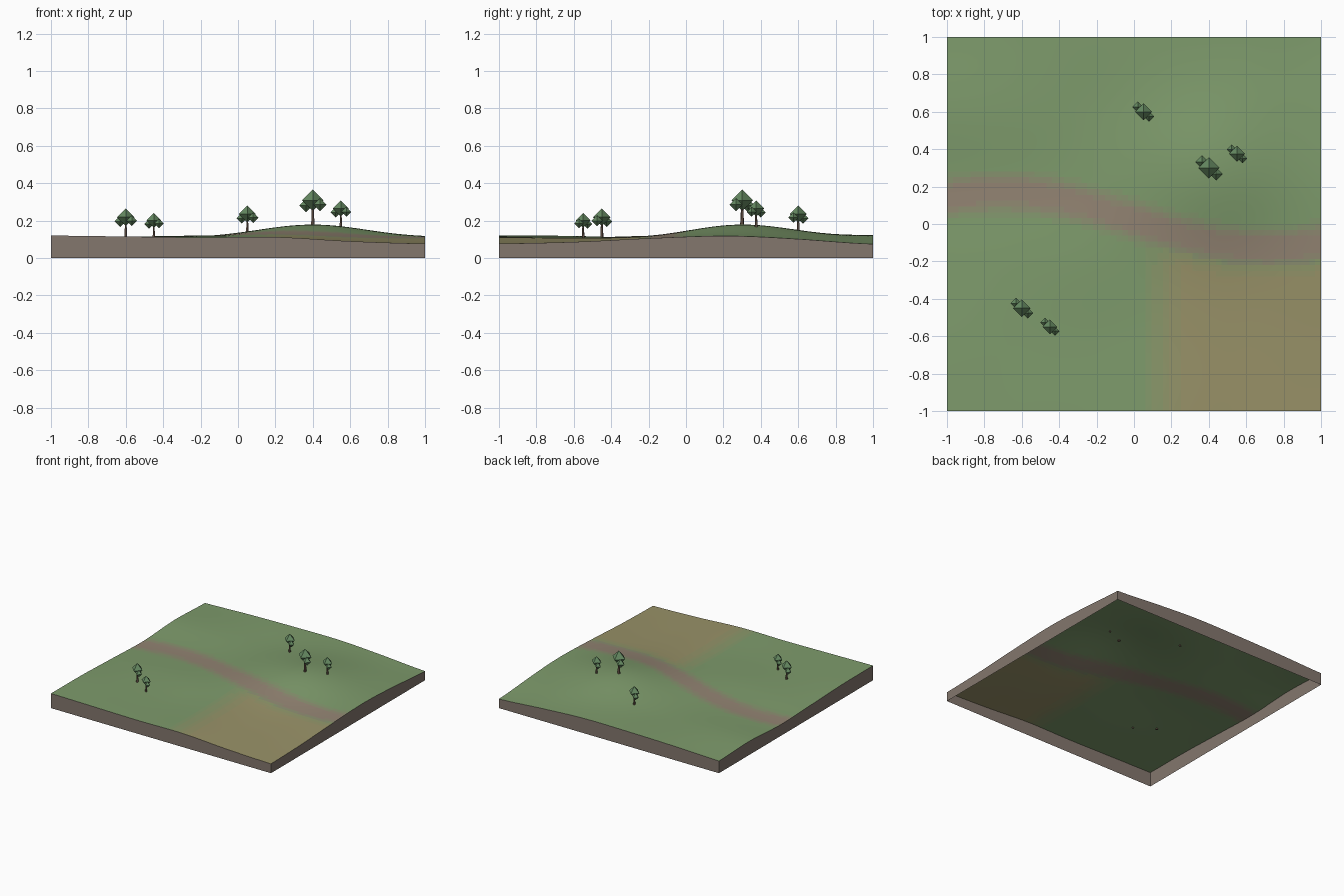
import bpy, bmesh, math
from mathutils import Vector, Matrix

if "Cube" in bpy.data.objects:
    bpy.data.objects.remove(bpy.data.objects["Cube"])

N = 64  # terrain cells per side

# Coarse ground heights: rows y = -1..1, columns x = -1..1
BASE = [
    [.120, .115, .110, .112, .090, .077],
    [.118, .112, .108, .108, .092, .086],
    [.105, .112, .117, .109, .101, .104],
    [.093, .101, .110, .113, .113, .112],
    [.112, .115, .112, .115, .110, .098],
    [.100, .113, .120, .120, .100, .075],
]


def spline(v, t):
    i = min(int(t), len(v) - 2)
    f = t - i
    p1, p2 = v[i], v[i + 1]
    p0 = v[i - 1] if i > 0 else p1
    p3 = v[i + 2] if i + 2 < len(v) else p2
    return p1 + .5 * f * (p2 - p0 + f * (2*p0 - 5*p1 + 4*p2 - p3 + f * (3*(p1 - p2) + p3 - p0)))


def height(x, y):
    ground = spline([spline(r, (x + 1) * 2.5) for r in BASE], (y + 1) * 2.5)
    return ground + .065 * math.exp(-((x - .4)**2 + (y - .3)**2) / (2 * .28**2))


def smooth(a, b, t):
    t = max(0, min(1, (t - a) / (b - a)))
    return t * t * (3 - 2 * t)


def material(name, col):
    m = bpy.data.materials.new(name)
    m.diffuse_color = (*col, 1)
    m.use_nodes = True
    m.node_tree.nodes["Principled BSDF"].inputs["Base Color"].default_value = m.diffuse_color
    return m


def finish(name, bm, mats):
    me = bpy.data.meshes.new(name)
    bm.to_mesh(me)
    bm.free()
    for m in mats:
        me.materials.append(m)
    ob = bpy.data.objects.new(name, me)
    bpy.context.collection.objects.link(ob)
    return ob


GRASS, PATH, DRY = Vector((.21, .33, .15)), Vector((.29, .23, .17)), Vector((.32, .29, .14))
STEPS = 5
ground_mats = [material("grass", GRASS)]
ground_mats += [material(f"path_{i}", GRASS.lerp(PATH, i / STEPS)) for i in range(1, STEPS + 1)]
ground_mats += [material(f"dry_grass_{i}", GRASS.lerp(DRY, i / STEPS)) for i in range(1, STEPS + 1)]
soil = material("soil", (.23, .185, .155))
bark = material("bark", (.17, .11, .08))
leaf = material("leaf", (.13, .25, .12))


def ground_index(x, y):
    centre = .02 - .15 * math.sin(2.2 * x)
    p = 1 - smooth(.03, .15, abs(y - centre))
    d = smooth(0, .3, x) * smooth(.0, .2, centre - y)
    if p >= d:
        return round(p * STEPS)
    k = round(d * STEPS)
    return STEPS + k if k else 0


# Rolling ground sheet
bm = bmesh.new()
bmesh.ops.create_grid(bm, x_segments=N, y_segments=N, size=1)
for v in bm.verts:
    v.co.z = height(v.co.x, v.co.y)
for f in bm.faces:
    c = f.calc_center_median()
    f.material_index = ground_index(c.x, c.y)
    f.smooth = True
finish("ground", bm, ground_mats)

# Soil skirt around the edge, open underneath
bm = bmesh.new()
ring = []
for cx, cy, dx, dy in ((-1, -1, 1, 0), (1, -1, 0, 1), (1, 1, -1, 0), (-1, 1, 0, -1)):
    for i in range(N):
        x, y = cx + dx * 2 * i / N, cy + dy * 2 * i / N
        ring.append((bm.verts.new((x, y, 0)), bm.verts.new((x, y, height(x, y)))))
for a, b in zip(ring, ring[1:] + ring[:1]):
    bm.faces.new((a[0], b[0], b[1], a[1]))
finish("soil_skirt", bm, [soil])


# Trees: tapered trunk with three octahedral leaf clumps
def tree(i, x, y, s):
    at = Vector((x, y, height(x, y)))
    bm = bmesh.new()
    bmesh.ops.create_cone(bm, cap_ends=True, segments=6, radius1=.011 * s, radius2=.006 * s,
                          depth=.1 * s, matrix=Matrix.Translation(at + Vector((0, 0, .04 * s))))
    finish(f"trunk_{i}", bm, [bark])
    bm = bmesh.new()
    for ox, oy, oz, r in ((0, 0, .13, .057), (-.037, .032, .102, .036), (.039, -.032, .106, .035)):
        c = at + Vector((ox, oy, oz)) * s
        top, bot = (bm.verts.new(c + Vector((0, 0, k * r * s))) for k in (1, -1))
        mid = [bm.verts.new(c + Vector((math.cos(a), math.sin(a), 0)) * r * s)
               for a in (k * math.pi / 2 for k in range(4))]
        for a, b in zip(mid, mid[1:] + mid[:1]):
            bm.faces.new((a, b, top))
            bm.faces.new((b, a, bot))
    finish(f"foliage_{i}", bm, [leaf])


for i, t in enumerate(((.4, .3, 1), (.55, .375, .75), (.05, .6, .8), (-.6, -.45, .82), (-.45, -.55, .7))):
    tree(i + 1, *t)
